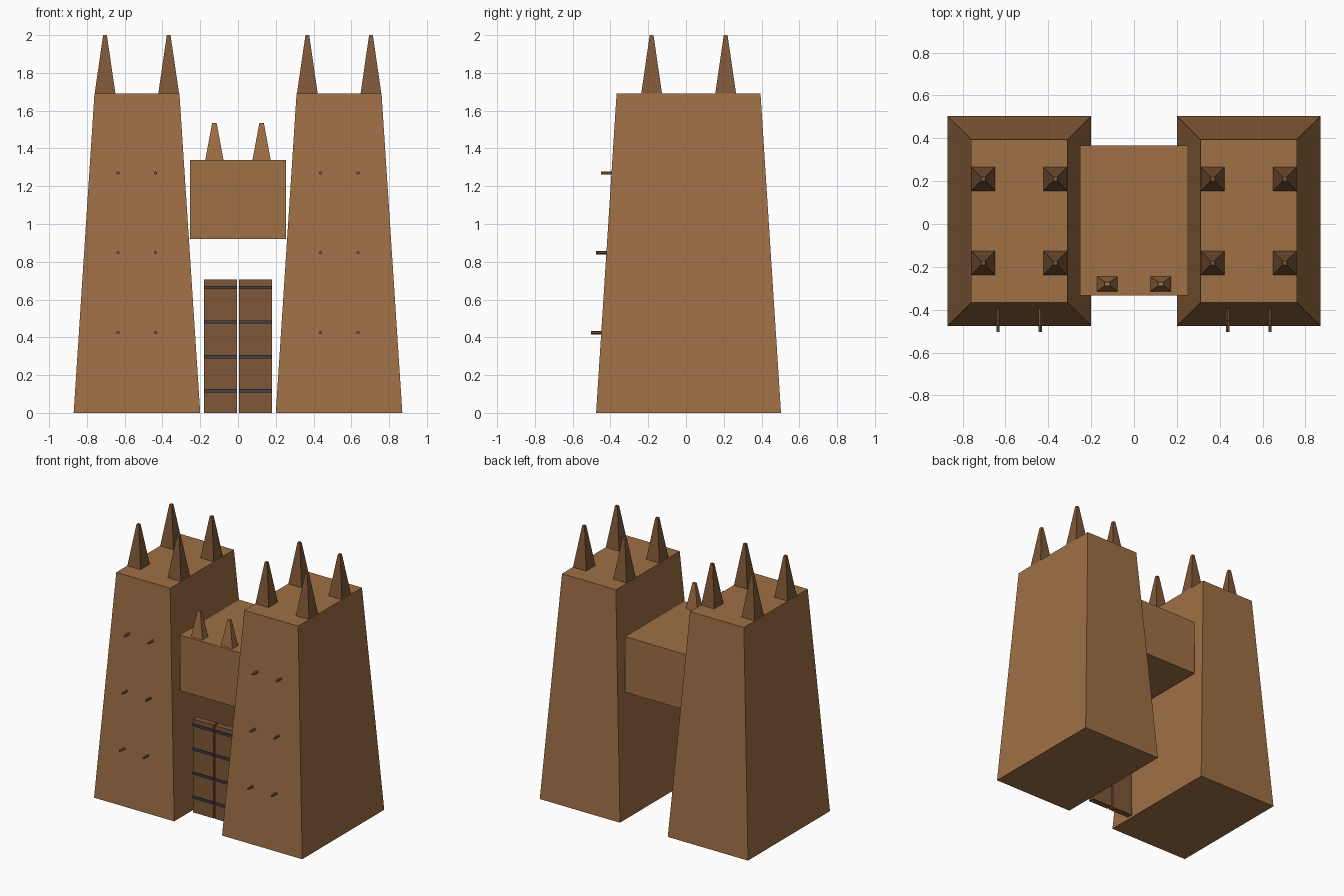
import bpy, bmesh, math
from mathutils import Matrix

if "Cube" in bpy.data.objects:
    bpy.data.objects.remove(bpy.data.objects["Cube"])


def material(name, rgb):
    m = bpy.data.materials.new(name)
    m.diffuse_color = (*rgb, 1)
    m.use_nodes = True
    m.node_tree.nodes["Principled BSDF"].inputs["Base Color"].default_value = m.diffuse_color
    return m


MUD = material("mud brick brown", (0.35, 0.16, 0.06))
WOOD = material("dark wood", (0.21, 0.096, 0.039))
IRON = material("dark iron", (0.05, 0.05, 0.065))


def finish(name, bm, mat):
    bmesh.ops.recalc_face_normals(bm, faces=bm.faces)
    mesh = bpy.data.meshes.new(name)
    bm.to_mesh(mesh)
    bm.free()
    mesh.materials.append(mat)
    ob = bpy.data.objects.new(name, mesh)
    bpy.context.collection.objects.link(ob)
    return ob


def frustum(name, low, high, z0, z1, mat):
    """Four-sided block; low and high are (x0, x1, y0, y1) rectangles."""
    bm = bmesh.new()
    rings = []
    for (x0, x1, y0, y1), z in ((low, z0), (high, z1)):
        corners = ((x0, y0), (x1, y0), (x1, y1), (x0, y1))
        rings.append([bm.verts.new((x, y, z)) for x, y in corners])
    a, b = rings
    bm.faces.new(a[::-1])
    bm.faces.new(b)
    for i in range(4):
        j = (i + 1) % 4
        bm.faces.new((a[i], a[j], b[j], b[i]))
    return finish(name, bm, mat)


def rect(cx, cy, hx, hy):
    return (cx - hx, cx + hx, cy - hy, cy + hy)


def peg(name, x, y, z, length):
    bm = bmesh.new()
    bmesh.ops.create_cone(bm, cap_ends=True, segments=6, radius1=0.009,
                          radius2=0.009, depth=length,
                          matrix=Matrix.Translation((x, y, z)) @ Matrix.Rotation(math.pi / 2, 4, 'X'))
    return finish(name, bm, WOOD)


for side, s in (("left", -1), ("right", 1)):
    # Tapered tower
    frustum(f"{side}_tower", rect(s * 0.535, 0.0135, 0.335, 0.4895),
            rect(s * 0.535, 0.0135, 0.225, 0.381), 0, 1.69, MUD)
    # Four spikes on the tower roof
    for x in (0.367, 0.704):
        for y in (-0.182, 0.21):
            frustum(f"{side}_tower_spike", rect(s * x, y, 0.055, 0.055),
                    rect(s * x, y, 0.01, 0.01), 1.69, 2.0, WOOD)
    # Wooden pegs sticking out of the sloping front
    for z in (0.425, 0.848, 1.27):
        wall_y = -0.476 + 0.1085 * z / 1.69
        for x in (0.437, 0.635):
            peg(f"{side}_peg", s * x, wall_y - 0.025, z, 0.06)
    # Door leaf with iron bands on its front
    leaf = rect(s * 0.0925, -0.26, 0.0865, 0.022)
    frustum(f"{side}_door", leaf, leaf, 0, 0.705, WOOD)
    for z in (0.117, 0.298, 0.481, 0.664):
        band = rect(s * 0.0925, -0.286, 0.0865, 0.0045)
        frustum(f"{side}_door_band", band, band, z - 0.009, z + 0.009, IRON)
    # Small spike on the gatehouse parapet
    frustum(f"{side}_gatehouse_spike", rect(s * 0.125, -0.28, 0.048, 0.034),
            rect(s * 0.125, -0.28, 0.012, 0.0085), 1.34, 1.535, MUD)

# Gatehouse block bridging the towers
block = (-0.253, 0.253, -0.334, 0.367)
frustum("gatehouse", block, block, 0.92, 1.34, MUD)
